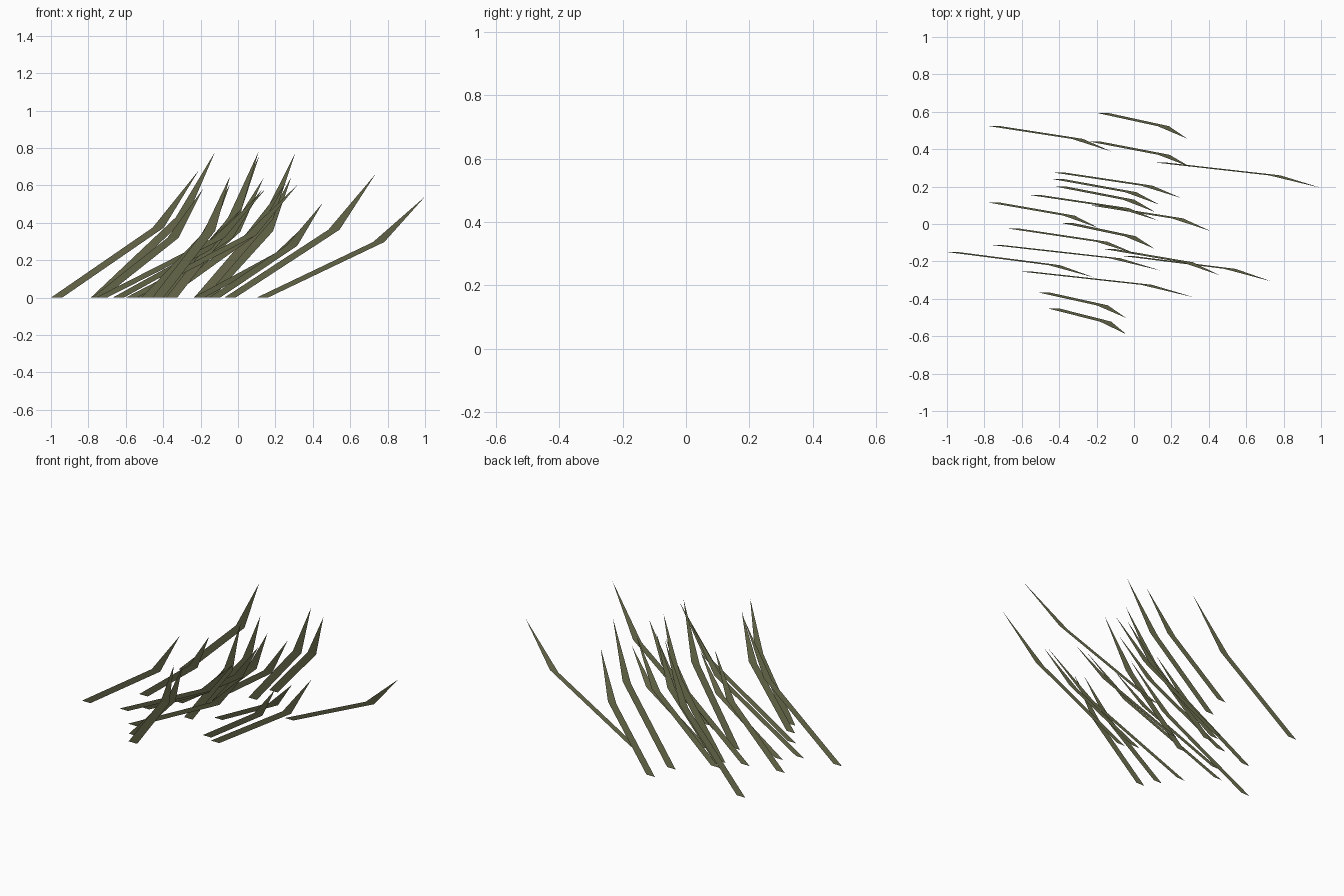
import bpy

BASE_W, MID_W = 0.06, 0.06     # blade widths, always along x
MID_X, MID_Z = 0.715, 0.55     # where the bend sits along lean and height
MID_DY, TIP_DY = -0.07, -0.137 # forward droop
SHIFT_Y = -0.005

# left end of base x, base y, tip x, height
BLADES = [
    (-0.787, 0.53, -0.122, 0.78), (-0.195, 0.598, 0.285, 0.645),
    (-0.235, 0.445, 0.305, 0.77), (0.10, 0.335, 1.00, 0.54),
    (-0.43, 0.28, 0.255, 0.61), (-0.435, 0.245, 0.137, 0.64),
    (-0.42, 0.205, 0.115, 0.76), (-0.56, 0.16, 0.13, 0.58),
    (-0.24, 0.105, 0.408, 0.435), (-0.78, 0.12, -0.188, 0.58),
    (-0.67, -0.02, 0.015, 0.47), (-0.385, 0.01, 0.11, 0.78),
    (-1.00, -0.145, -0.21, 0.68), (-0.76, -0.108, 0.147, 0.58),
    (-0.155, -0.13, 0.452, 0.505), (-0.073, -0.165, 0.735, 0.66),
    (-0.60, -0.25, 0.32, 0.605), (-0.517, -0.36, -0.043, 0.605),
    (-0.458, -0.447, -0.042, 0.65),
]

mat = bpy.data.materials.new("dry_grass")
mat.diffuse_color = (0.16, 0.165, 0.08, 1)

# each blade: one bent quad plus a pointed tip
verts, faces = [], []
for left, base_y, tip, h in BLADES:
    n = len(verts)
    y = base_y + SHIFT_Y
    cx = left + BASE_W / 2
    mx = cx + MID_X * (tip - cx)
    verts += [(left, y, 0), (left + BASE_W, y, 0),
              (mx + MID_W / 2, y + MID_DY, MID_Z * h),
              (mx - MID_W / 2, y + MID_DY, MID_Z * h),
              (tip, y + TIP_DY, h)]
    faces += [(n, n + 1, n + 2, n + 3), (n + 3, n + 2, n + 4)]

mesh = bpy.data.meshes.new("grass_blades")
mesh.from_pydata(verts, [], faces)
mesh.materials.append(mat)
mesh.update()
grass = bpy.data.objects.new("grass_blades", mesh)
bpy.context.collection.objects.link(grass)
